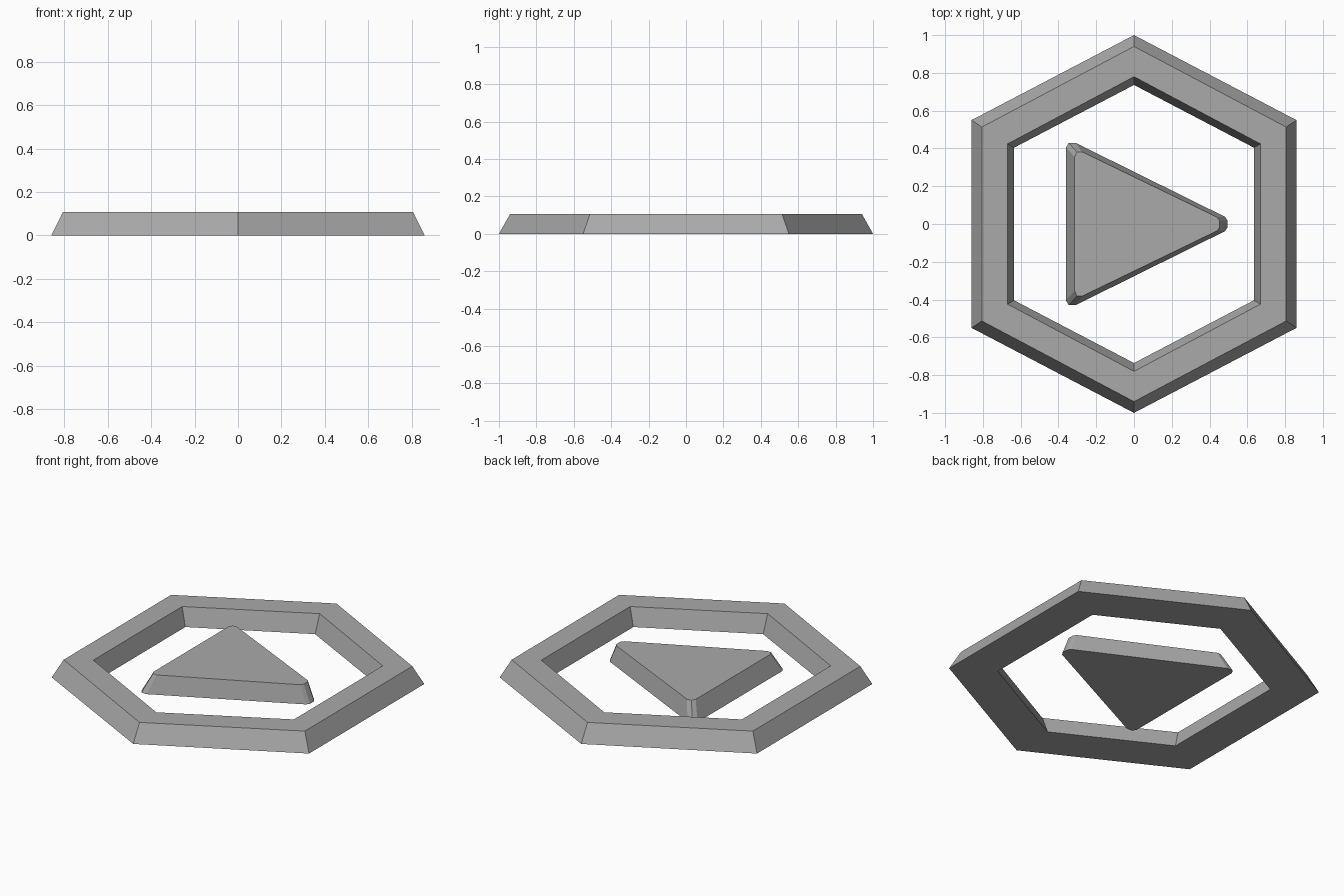
import bpy, bmesh

HEIGHT = 0.107

if "Cube" in bpy.data.objects:
    bpy.data.objects.remove(bpy.data.objects["Cube"])

grey = bpy.data.materials.new("mid grey")
grey.use_nodes = True
colour = (0.4, 0.4, 0.4, 1)
grey.diffuse_color = colour
grey.node_tree.nodes["Principled BSDF"].inputs["Base Color"].default_value = colour


def hexagon(tip, half_width, shoulder):
    return [(0, tip), (-half_width, shoulder), (-half_width, -shoulder),
            (0, -tip), (half_width, -shoulder), (half_width, shoulder)]


def mirrored(half):
    """Close a half outline across the x axis."""
    return half + [(x, -y) for x, y in reversed(half)]


def add_loop(bm, outline, z):
    return [bm.verts.new((x, y, z)) for x, y in outline]


def bridge(bm, a, b):
    for i in range(len(a)):
        j = (i + 1) % len(a)
        bm.faces.new((a[i], a[j], b[j], b[i]))


def finish(bm, name):
    bmesh.ops.recalc_face_normals(bm, faces=bm.faces)
    mesh = bpy.data.meshes.new(name)
    bm.to_mesh(mesh)
    bm.free()
    mesh.materials.append(grey)
    bpy.context.collection.objects.link(bpy.data.objects.new(name, mesh))


# Hexagonal frame with sloping outer and inner walls
bm = bmesh.new()
loops = [add_loop(bm, hexagon(1.0, 0.86, 0.55), 0),
         add_loop(bm, hexagon(0.94, 0.806, 0.513), HEIGHT),
         add_loop(bm, hexagon(0.78, 0.67, 0.424), HEIGHT),
         add_loop(bm, hexagon(0.736, 0.635, 0.404), 0)]
for i in range(4):
    bridge(bm, loops[i], loops[(i + 1) % 4])
finish(bm, "hexagon_frame")

# Triangular plate with clipped corners and sloping walls
bm = bmesh.new()
base = add_loop(bm, mirrored([(0.495, 0.018), (0.482, 0.038), (-0.31, 0.43),
                              (-0.345, 0.43), (-0.36, 0.405)]), 0)
top = add_loop(bm, mirrored([(0.452, 0.018), (0.44, 0.036), (-0.275, 0.382),
                             (-0.302, 0.38), (-0.314, 0.355)]), HEIGHT)
bridge(bm, base, top)
bm.faces.new(base)
bm.faces.new(top)
finish(bm, "triangle_plate")
